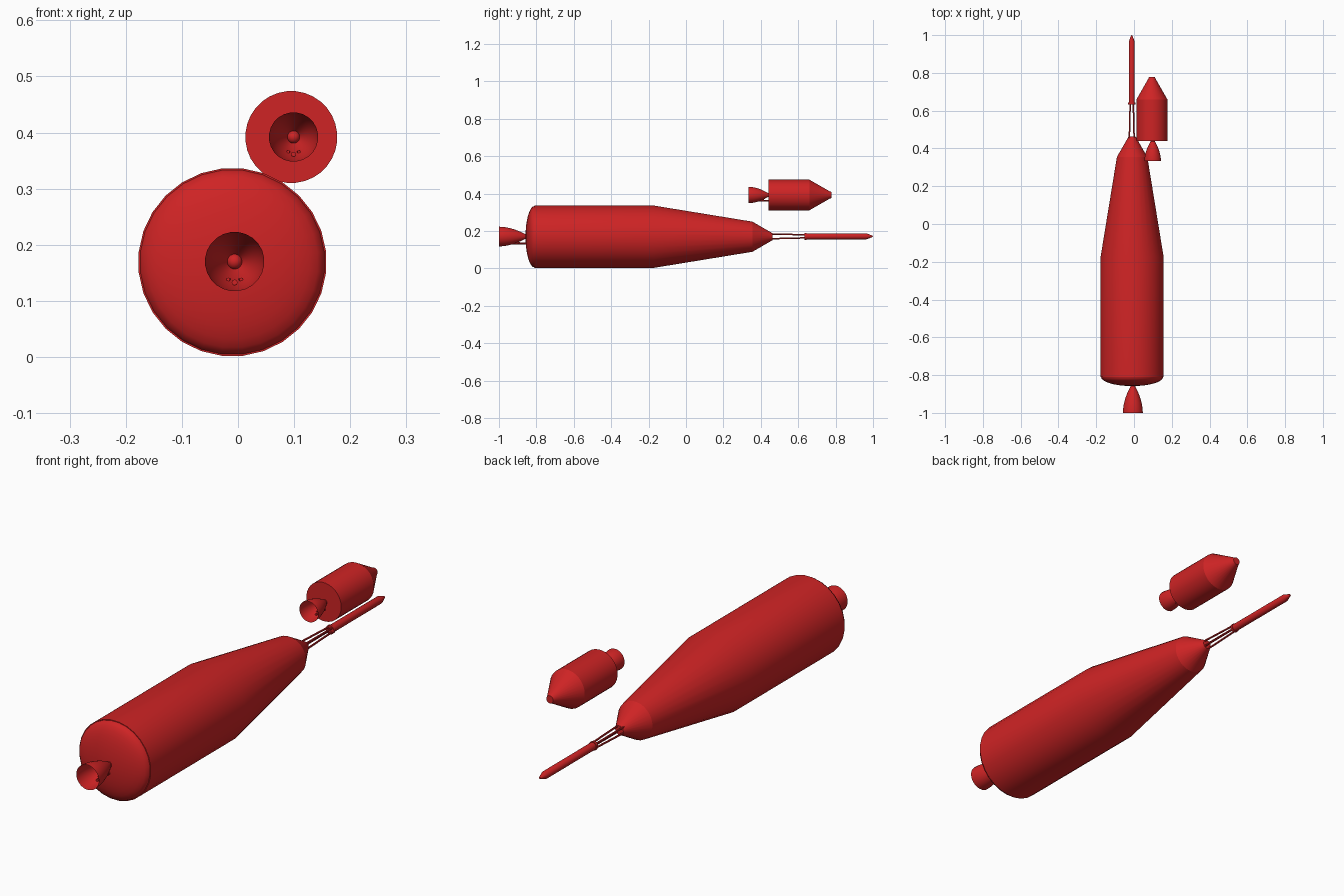
import bpy, bmesh, math
from mathutils import Vector, Matrix

cube = bpy.data.objects.get("Cube")
if cube:
    bpy.data.objects.remove(cube)

red = bpy.data.materials.new("red_paint")
red.use_nodes = True
colour = (0.62, 0.017, 0.018, 1)
red.diffuse_color = colour
red.node_tree.nodes["Principled BSDF"].inputs["Base Color"].default_value = colour


def finish(name, bm):
    bmesh.ops.remove_doubles(bm, verts=bm.verts, dist=1e-5)
    bmesh.ops.recalc_face_normals(bm, faces=bm.faces)
    mesh = bpy.data.meshes.new(name)
    bm.to_mesh(mesh)
    bm.free()
    obj = bpy.data.objects.new(name, mesh)
    bpy.context.collection.objects.link(obj)
    mesh.materials.append(red)
    bpy.ops.object.select_all(action='DESELECT')
    obj.select_set(True)
    bpy.context.view_layer.objects.active = obj
    bpy.ops.object.shade_smooth_by_angle(angle=math.radians(30))
    return obj


def lathe(name, x, z, profile, sides=28):
    """Revolve (y, radius) points round an axis parallel to y."""
    bm = bmesh.new()
    half = Matrix.Rotation(math.pi / sides, 4, 'Y')
    verts = [bm.verts.new(half @ Vector((r, y, 0))) for y, r in profile]
    edges = [bm.edges.new(pair) for pair in zip(verts, verts[1:])]
    bmesh.ops.spin(bm, geom=verts + edges, cent=(0, 0, 0), axis=(0, 1, 0),
                   angle=math.tau, steps=sides)
    bmesh.ops.translate(bm, verts=bm.verts, vec=(x, 0, z))
    return finish(name, bm)


def rod(name, start, end, radius):
    a, b = Vector(start), Vector(end)
    bm = bmesh.new()
    turn = (b - a).to_track_quat('Z', 'Y').to_matrix().to_4x4()
    bmesh.ops.create_cone(bm, cap_ends=True, segments=8, radius1=radius, radius2=radius,
                          depth=(b - a).length, matrix=Matrix.Translation((a + b) / 2) @ turn)
    return finish(name, bm)


def engine(name, x, z, exit_y, length, radius):
    # Open bell with a rounded throat and an exhaust pipe beneath
    steps = 10
    bell = []
    for i in range(steps + 1):
        t = i / steps
        bell.append((exit_y + length * (1 - t), radius * (0.22 + 0.78 * (1 - (1 - t) ** 1.9))
                     if t < 1 else radius))
    lathe(name + "_bell", x, z, bell, 24)
    throat = exit_y + length
    bm = bmesh.new()
    bmesh.ops.create_uvsphere(bm, u_segments=16, v_segments=10, radius=radius * 0.26,
                              matrix=Matrix.Translation((x, throat, z)))
    finish(name + "_throat", bm)
    low = z - radius * 0.7
    rod(name + "_exhaust_pipe", (x, exit_y + length * 0.45, low),
        (x, throat + 0.015, low), radius * 0.1)
    for side in (-1, 1):
        rod(name + "_pipe_brace", (x + side * radius * 0.22, exit_y + length * 0.62, low + radius * 0.1),
            (x, throat + 0.01, low), radius * 0.06)


# Main stage: domed base, cylinder, long taper and capsule
AX, AZ = -0.01, 0.169
dome = [(-0.81 - 0.048 * math.sin(a), 0.165 * math.cos(a))
        for a in (math.pi / 2 * i / 8 for i in range(8, -1, -1))]
lathe("main_stage", AX, AZ, dome + [(-0.81, 0.168), (-0.175, 0.168), (0.355, 0.081), (0.355, 0)])
lathe("capsule", AX, AZ, [(0.355, 0), (0.355, 0.081), (0.462, 0.019), (0.462, 0)])
engine("main_engine", -0.006, 0.17, -1.0, 0.142, 0.053)

# Escape tower: four converging legs, collar and slim rocket
TX, TZ = -0.012, 0.171
for sx in (-1, 1):
    for sz in (-1, 1):
        rod("tower_leg", (TX + sx * 0.013, 0.44, TZ + sz * 0.013),
            (TX + sx * 0.008, 0.645, TZ + sz * 0.008), 0.004)
lathe("tower_collar", TX, TZ, [(0.633, 0), (0.633, 0.019), (0.643, 0.019), (0.643, 0)], 16)
lathe("tower_rocket", TX, TZ,
      [(0.64, 0), (0.64, 0.016), (0.965, 0.016), (0.997, 0.004), (1.0, 0)], 16)

# Separate service module with its conical capsule
SX, SZ = 0.095, 0.392
lathe("service_module", SX, SZ, [(0.44, 0), (0.44, 0.082), (0.66, 0.082), (0.66, 0)], 32)
lathe("service_capsule", SX, SZ,
      [(0.66, 0), (0.66, 0.082), (0.768, 0.02), (0.778, 0.016), (0.778, 0)], 32)
engine("service_engine", 0.099, 0.392, 0.333, 0.107, 0.044)
